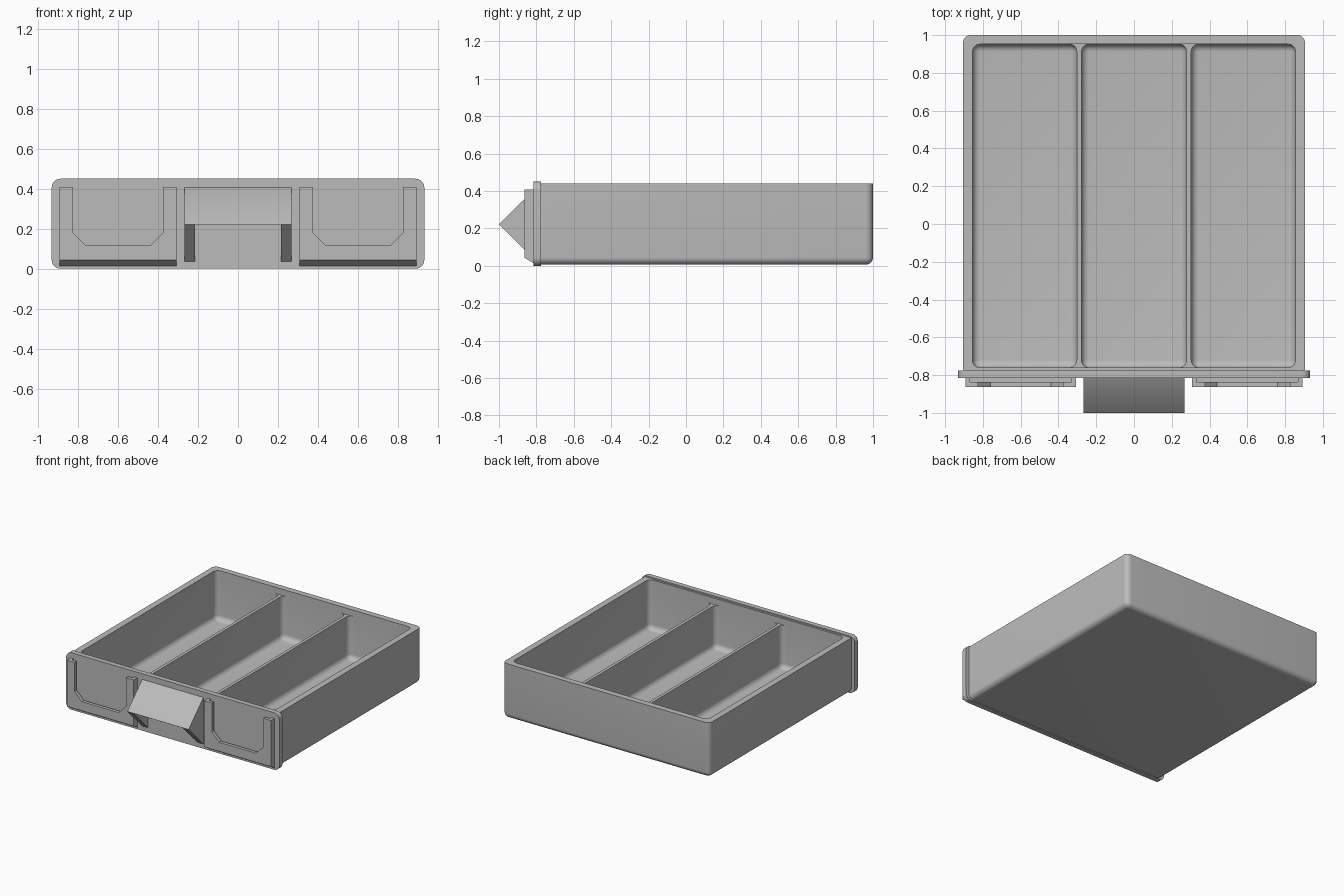
import bpy, bmesh, math
from mathutils import Vector

if "Cube" in bpy.data.objects:
    bpy.data.objects.remove(bpy.data.objects["Cube"], do_unlink=True)

grey = bpy.data.materials.new("plain_grey")
grey.use_nodes = True
colour = (0.5, 0.5, 0.5, 1)
grey.diffuse_color = colour
grey.node_tree.nodes["Principled BSDF"].inputs["Base Color"].default_value = colour


def finish(name, bm):
    bmesh.ops.recalc_face_normals(bm, faces=bm.faces)
    mesh = bpy.data.meshes.new(name)
    bm.to_mesh(mesh)
    bm.free()
    mesh.materials.append(grey)
    obj = bpy.data.objects.new(name, mesh)
    bpy.context.collection.objects.link(obj)
    return obj


def prism(name, points, axis, start, end):
    """Extrude a profile: (y, z) points along x, or (x, z) points along y."""
    bm = bmesh.new()
    place = (lambda p: (start, *p)) if axis == "x" else (lambda p: (p[0], start, p[1]))
    face = bm.faces.new([bm.verts.new(place(p)) for p in points])
    new = bmesh.ops.extrude_face_region(bm, geom=[face])["geom"]
    step = Vector((end - start, 0, 0)) if axis == "x" else Vector((0, end - start, 0))
    bmesh.ops.translate(bm, vec=step, verts=[v for v in new if isinstance(v, bmesh.types.BMVert)])
    return finish(name, bm)


def box(name, low, high, radius=0, rounded=None):
    """Box between two corners; rounds the edges whose midpoint and direction pass the rule."""
    low, high = Vector(low), Vector(high)
    bm = bmesh.new()
    bmesh.ops.create_cube(bm, size=1)
    for v in bm.verts:
        v.co = Vector([(c + 0.5) * (h - l) + l for c, l, h in zip(v.co, low, high)])
    if radius:
        centre = (low + high) / 2
        edges = [e for e in bm.edges
                 if rounded((e.verts[0].co + e.verts[1].co) / 2 - centre,
                            (e.verts[0].co - e.verts[1].co).normalized())]
        bmesh.ops.bevel(bm, geom=edges, offset=radius, segments=8, profile=0.5, affect="EDGES")
    return finish(name, bm)


def cut(obj, cutters):
    bpy.context.view_layer.objects.active = obj
    for cutter in cutters:
        mod = obj.modifiers.new("cut", "BOOLEAN")
        mod.operation, mod.solver, mod.object = "DIFFERENCE", "EXACT", cutter
        bpy.ops.object.modifier_apply(modifier=mod.name)
        bpy.data.objects.remove(cutter, do_unlink=True)


def upright(mid, way):
    return abs(way.z) > 0.9


def tub(mid, way):
    return upright(mid, way) or mid.z < -0.01


def tray_outside(mid, way):
    # The front end stays square where it meets the front panel
    return mid.y > -0.5 and tub(mid, way)


# Tray with three compartments and slightly lower dividers
tray = box("tray", (-0.905, -0.79, 0.006), (0.905, 1, 0.44), 0.04, tray_outside)
front, back, divider_top = -0.76, 0.952, 0.39
cutters = [box("rim_cut", (-0.855, front, divider_top), (0.855, back, 0.6), 0.04, upright)]
for left, right in ((-0.855, -0.303), (-0.278, 0.278), (0.303, 0.855)):
    cutters.append(box("pocket_cut", (left, front, 0.05), (right, back, 0.5), 0.04, tub))
cut(tray, cutters)

# Front panel with rounded corners
panel = box("front_panel", (-0.932, -0.815, 0), (0.932, -0.775, 0.45), 0.045,
            lambda mid, way: abs(way.y) > 0.9)

# Label holders: chamfered block, open window and label slot behind the lip
holders = []
for side, name in ((-1, "right"), (1, "left")):
    x = side * 0.6
    holder = prism(name + "_label_holder",
                   [(-0.863, 0.408), (-0.863, 0.043), (-0.815, 0.014), (-0.805, 0.014), (-0.805, 0.408)],
                   "x", x - 0.292, x + 0.292)
    window = [(-0.225, 0.5), (-0.225, 0.18), (-0.16, 0.115), (0.16, 0.115), (0.225, 0.18), (0.225, 0.5)]
    cut(holder, [prism("window_cut", [(x + u, z) for u, z in window], "y", -0.9, -0.82),
                 box("slot_cut", (x - 0.268, -0.837, 0.07), (x + 0.268, -0.79, 0.5))])
    holders.append(holder)

# Wedge handle, hollowed from below for the fingers
handle = prism("handle", [(-0.805, 0.408), (-0.815, 0.405), (-1, 0.222), (-0.815, 0.037), (-0.805, 0.037)],
               "x", -0.268, 0.268)
cut(handle, [prism("finger_cut", [(-1.1, 0.22), (-0.945, 0.22), (-0.79, 0.375), (-0.79, -0.1), (-1.1, -0.1)],
                   "x", -0.215, 0.215)])

# Smooth rounded corners, keep edges crisp
bpy.ops.object.select_all(action="DESELECT")
for obj in [tray, panel, handle] + holders:
    obj.select_set(True)
bpy.context.view_layer.objects.active = tray
bpy.ops.object.shade_smooth_by_angle(angle=math.radians(30))
